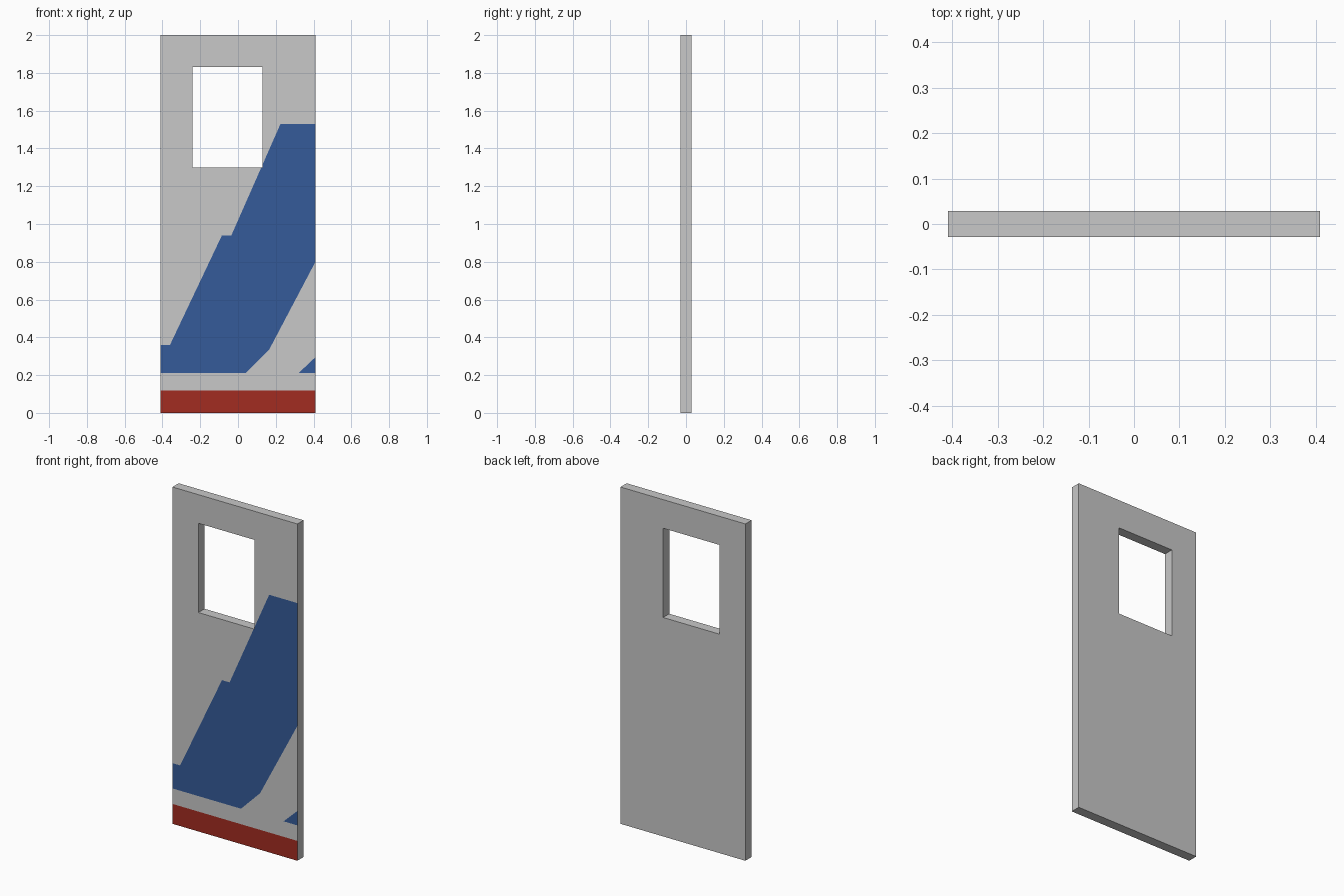
import bpy, bmesh
from mathutils import Vector

if "Cube" in bpy.data.objects:
    bpy.data.objects.remove(bpy.data.objects["Cube"])

W, H, Y = 0.41, 2.0, 0.029           # half width, height, half thickness
WIN = (-0.24, 0.13, 1.30, 1.83)      # window x0, x1, z0, z1

# painted areas on the front (x, z outlines)
BAND = [(-W, 0.21), (0.04, 0.21), (0.165, 0.335), (W, 0.80), (W, 1.53),
        (0.225, 1.53), (-0.035, 0.94), (-0.085, 0.94), (-0.36, 0.36), (-W, 0.36)]
CORNER = [(0.32, 0.21), (W, 0.21), (W, 0.295)]
KICK = [(-W, 0), (W, 0), (W, 0.118), (-W, 0.118)]


def material(name, rgb):
    m = bpy.data.materials.new(name)
    m.diffuse_color = (*rgb, 1)
    m.use_nodes = True
    m.node_tree.nodes["Principled BSDF"].inputs["Base Color"].default_value = m.diffuse_color
    return m


def inside(p, poly):
    hit = False
    for (x0, z0), (x1, z1) in zip(poly, poly[1:] + poly[:1]):
        if (z0 > p.z) != (z1 > p.z) and p.x < x0 + (p.z - z0) * (x1 - x0) / (z1 - z0):
            hit = not hit
    return hit


def cut(bm, a, b):
    """Cut the sheet along the line through two (x, z) points."""
    d = Vector((b[0] - a[0], 0, b[1] - a[1]))
    bmesh.ops.bisect_plane(bm, geom=bm.verts[:] + bm.edges[:] + bm.faces[:], dist=1e-5,
                           plane_co=(a[0], -Y, a[1]), plane_no=(-d.z, 0, d.x))


# front sheet, cut along the window and paint outlines
bm = bmesh.new()
bm.faces.new([bm.verts.new((x, -Y, z)) for x, z in ((-W, 0), (W, 0), (W, H), (-W, H))])
x0, x1, z0, z1 = WIN
window = [(x0, z0), (x1, z0), (x1, z1), (x0, z1)]
for poly in (window, BAND, CORNER, KICK):
    for a, b in zip(poly, poly[1:] + poly[:1]):
        cut(bm, a, b)

# open the window and colour the paint areas
gone = [f for f in bm.faces if inside(f.calc_center_median(), window)]
bmesh.ops.delete(bm, geom=gone, context='FACES')
for f in bm.faces:
    c = f.calc_center_median()
    if inside(c, KICK):
        f.material_index = 2
    elif inside(c, BAND) or inside(c, CORNER):
        f.material_index = 1

# thicken to a slab; paint stays on the front only
ext = bmesh.ops.extrude_face_region(bm, geom=bm.faces[:], use_keep_orig=True)
bmesh.ops.translate(bm, vec=(0, 2 * Y, 0),
                    verts=[g for g in ext['geom'] if isinstance(g, bmesh.types.BMVert)])
bmesh.ops.recalc_face_normals(bm, faces=bm.faces[:])
for f in bm.faces:
    if f.calc_center_median().y > -Y + 1e-4:
        f.material_index = 0
bmesh.ops.dissolve_limit(bm, angle_limit=0.01, verts=bm.verts[:], edges=bm.edges[:],
                         delimit={'MATERIAL'})

me = bpy.data.meshes.new("door_panel")
bm.to_mesh(me)
bm.free()
for m in (material("light grey", (0.58, 0.58, 0.58)),
          material("blue paint", (0.035, 0.105, 0.32)),
          material("red paint", (0.36, 0.025, 0.015))):
    me.materials.append(m)
door = bpy.data.objects.new("door_panel", me)
bpy.context.collection.objects.link(door)
